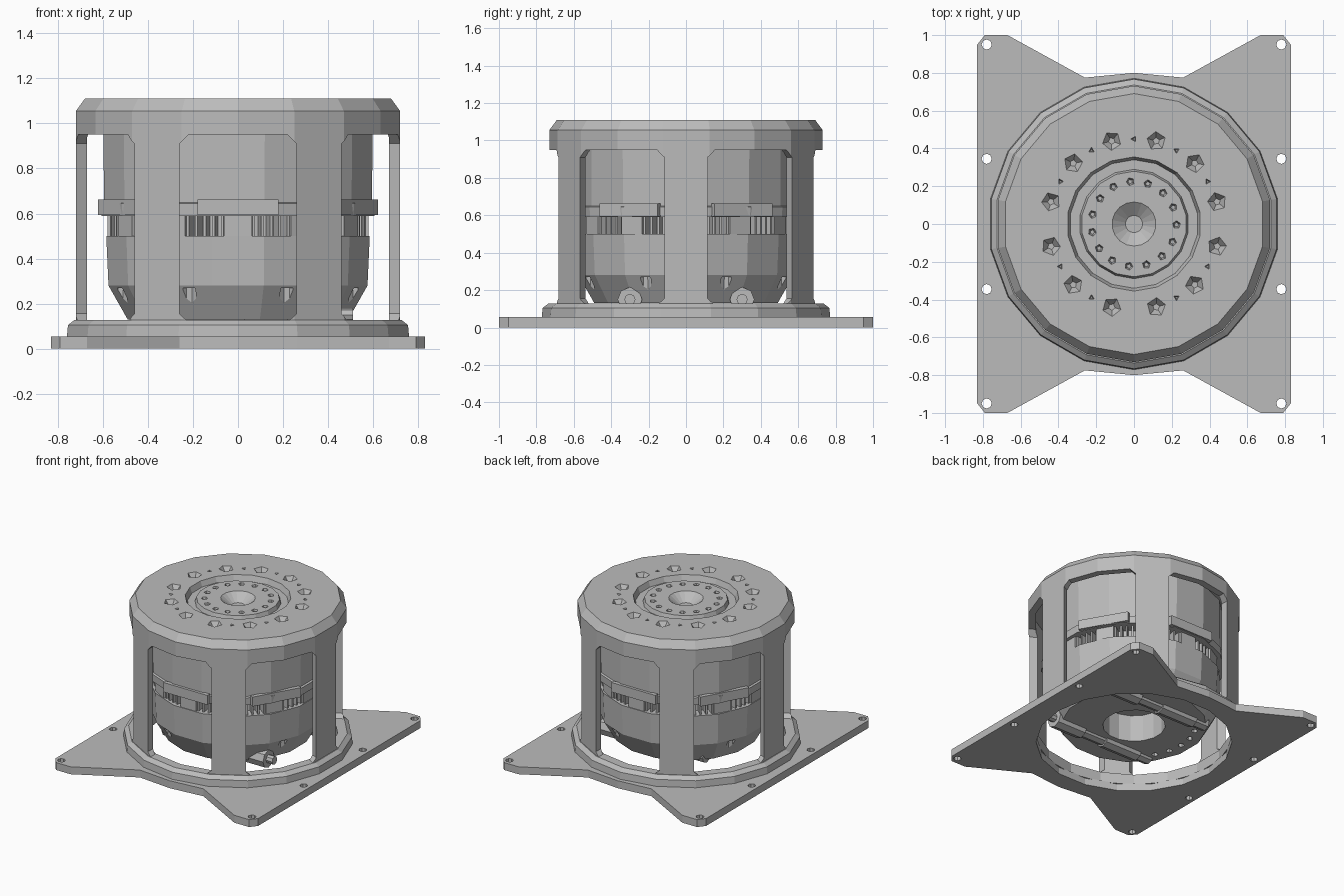
import bpy, bmesh
from math import sin, cos, pi, radians
from mathutils import Matrix, Vector

cube = bpy.data.objects.get("Cube")
if cube:
    bpy.data.objects.remove(cube)

grey = bpy.data.materials.new("machined_grey")
grey.use_nodes = True
grey.diffuse_color = (0.5, 0.5, 0.5, 1)
grey.node_tree.nodes["Principled BSDF"].inputs["Base Color"].default_value = (0.5, 0.5, 0.5, 1)


def finish(name, bm):
    bmesh.ops.recalc_face_normals(bm, faces=bm.faces)
    mesh = bpy.data.meshes.new(name)
    bm.to_mesh(mesh)
    bm.free()
    mesh.materials.append(grey)
    obj = bpy.data.objects.new(name, mesh)
    bpy.context.collection.objects.link(obj)
    return obj


def lathe(name, profile, sides, phase=0, closed=False):
    """Revolve an (r, z) profile; radii are measured across the flats."""
    bm = bmesh.new()
    k = 1 / cos(pi / sides)
    turn = Matrix.Rotation(radians(phase), 3, 'Z')
    verts = [bm.verts.new(turn @ Vector((r * k, 0, z))) for r, z in profile]
    edges = [bm.edges.new(p) for p in zip(verts, verts[1:])]
    if closed:
        edges.append(bm.edges.new((verts[-1], verts[0])))
    bmesh.ops.spin(bm, geom=verts + edges, cent=(0, 0, 0), axis=(0, 0, 1),
                   angle=2 * pi, steps=sides)
    bmesh.ops.remove_doubles(bm, verts=bm.verts, dist=0.0005)
    return finish(name, bm)


def prism(bm, points, matrix, depth):
    """Extrude a flat outline along its local z."""
    face = bm.faces.new([bm.verts.new(matrix @ Vector((x, y, 0))) for x, y in points])
    ext = bmesh.ops.extrude_face_region(bm, geom=[face])
    move = matrix.to_3x3() @ Vector((0, 0, depth))
    bmesh.ops.translate(bm, vec=move, verts=[g for g in ext["geom"] if isinstance(g, bmesh.types.BMVert)])


def spin_to(angle, radius, z=0):
    return Matrix.Rotation(radians(angle), 4, 'Z') @ Matrix.Translation((radius, 0, z))


def box(bm, matrix, size):
    bmesh.ops.create_cube(bm, size=1, matrix=matrix @ Matrix.Diagonal((*size, 1)))


def cone(bm, matrix, r1, r2, depth, sides):
    bmesh.ops.create_cone(bm, cap_ends=True, segments=sides, radius1=r1, radius2=r2,
                          depth=depth, matrix=matrix)


def cut(obj, bm):
    """Subtract the cutter geometry from the object."""
    cutter = finish("cutter", bm)
    cutter.hide_render = True
    mod = obj.modifiers.new("cut", 'BOOLEAN')
    mod.object = cutter
    mod.operation = 'DIFFERENCE'
    mod.solver = 'EXACT'
    bpy.context.view_layer.objects.active = obj
    bpy.ops.object.modifier_apply(modifier=mod.name)
    bpy.data.objects.remove(cutter)


# Mounting plate with flared corners
quarter = [(0.83, 0.95), (0.79, 1.0), (0.67, 1.0), (0.26, 0.775)]
half = quarter + [(0, 0.80)] + [(-x, y) for x, y in reversed(quarter)]
outline = half + [(-x, -y) for x, y in half]
bm = bmesh.new()
prism(bm, outline, Matrix.Identity(4), 0.055)
plate = finish("mounting_plate", bm)
bm = bmesh.new()
cone(bm, Matrix.Rotation(radians(10), 4, 'Z'), 0.67, 0.67, 0.4, 18)
for sx in (-1, 1):
    for y in (-0.95, -0.345, 0.345, 0.95):
        cone(bm, Matrix.Translation((sx * 0.78, y, 0)), 0.027, 0.027, 0.4, 8)
cut(plate, bm)

# Flange on the plate
lathe("base_flange", [(0.66, 0.05), (0.76, 0.05), (0.755, 0.105), (0.725, 0.128), (0.66, 0.128)],
      18, 10, closed=True)

# Cage: cap and shell, opened by six windows
cage = lathe("cage", [
    (0, 1.02), (0.67, 1.02), (0.67, 0.1), (0.72, 0.1), (0.72, 1.055), (0.68, 1.11),
    (0.35, 1.11), (0.335, 1.07), (0.285, 1.07), (0.275, 1.1), (0.115, 1.1),
    (0.045, 1.045), (0, 1.045)], 18, 10)
window = [(-0.23, 0.127), (0.23, 0.127), (0.26, 0.155), (0.26, 0.91), (0.22, 0.95),
          (-0.22, 0.95), (-0.26, 0.91), (-0.26, 0.155)]
upright = Matrix(((0, 0, 1, 0), (1, 0, 0, 0), (0, 1, 0, 0), (0, 0, 0, 1)))
bm = bmesh.new()
for i in range(6):
    prism(bm, window, spin_to(30 + 60 * i, 0.5) @ upright, 0.5)
cut(cage, bm)

# Tapered pits in the cap
bm = bmesh.new()
for i in range(12):
    cone(bm, spin_to(15 + 30 * i, 0.455, 1.095), 0.018, 0.058, 0.05, 5)
    if i not in (0, 6, 9):
        cone(bm, spin_to(30 * i, 0.45, 1.105), 0.008, 0.022, 0.03, 3)
for i in range(15):
    cone(bm, spin_to(95 + 24 * i, 0.225, 1.09), 0.012, 0.025, 0.04, 5)
cut(cage, bm)

# Lower housing, with eight scallops and a few holes underneath
housing = lathe("lower_housing", [
    (0, 0.33), (0.21, 0.33), (0.21, 0.13), (0.49, 0.13), (0.575, 0.28), (0.585, 0.5), (0, 0.5)],
    16, 11.25)
bm = bmesh.new()
for i in range(8):
    cone(bm, spin_to(22.5 + 45 * i, 0.565, 0.17), 0.04, 0.03, 0.2, 8)
for i in range(5):
    cone(bm, spin_to(150 + 15 * i, 0.42, 0.14), 0.025, 0.018, 0.06, 6)
cut(housing, bm)

# Vented gap: core, ribs and fins
lathe("vent_core", [(0, 0.49), (0.5, 0.49), (0.5, 0.6), (0, 0.6)], 24)
bm = bmesh.new()
for i in range(12):
    box(bm, spin_to(30 * i, 0.53, 0.545), (0.1, 0.125, 0.11))
finish("vent_ribs", bm)
bm = bmesh.new()
for i in range(12):
    for j in range(-2, 3):
        box(bm, spin_to(15 + 30 * i + 4 * j, 0.53, 0.545), (0.08, 0.012, 0.11))
finish("vent_fins", bm)

# Upper housing with a band and six lugs
lathe("upper_housing", [(0, 0.59), (0.605, 0.59), (0.608, 0.645), (0.595, 0.65),
                        (0.598, 1.03), (0, 1.03)], 16, 11.25)
bm = bmesh.new()
for i in range(6):
    box(bm, spin_to(30 + 60 * i, 0.6, 0.628), (0.03, 0.36, 0.07))
finish("band_lugs", bm)

# Pipes across the underside, with collars and end bolts
along_x = Matrix.Rotation(pi / 2, 4, 'Y')
bm = bmesh.new()
for y in (-0.3, 0.3):
    for x, r, length in ((0.04, 0.05, 0.84), (-0.12, 0.062, 0.3), (0.34, 0.066, 0.24), (0.48, 0.03, 0.06)):
        cone(bm, Matrix.Translation((x, y, 0.15)) @ along_x, r, r, length, 8)
finish("underside_pipes", bm)
